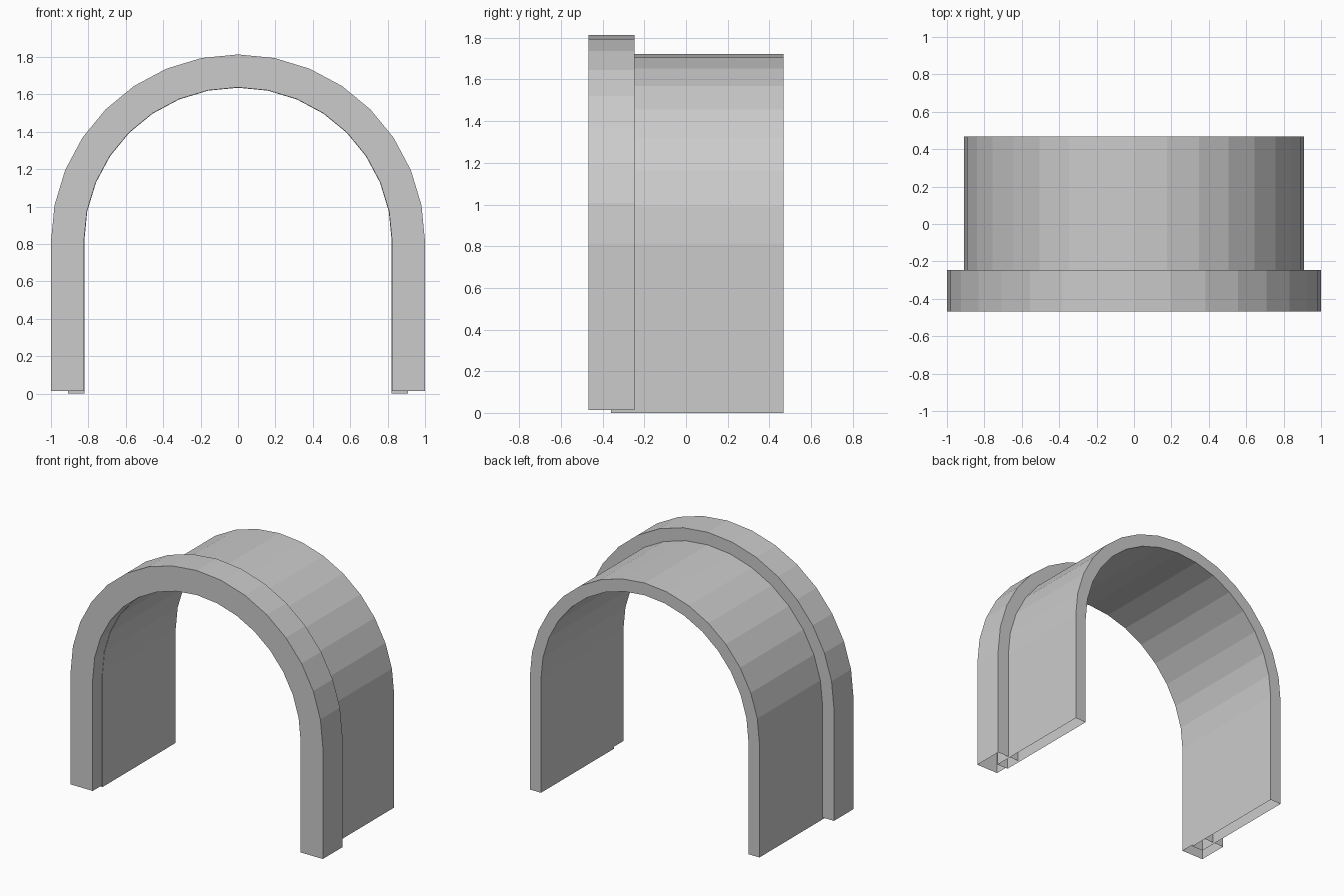
import bpy, bmesh, math

if "Cube" in bpy.data.objects:
    bpy.data.objects.remove(bpy.data.objects["Cube"])

SPRING_Z = 0.813   # height where the legs meet the semicircle
SEGMENTS = 16      # facets around the semicircle


def arch_line(radius, base_z):
    """Leg, half circle, leg as (x, z) points."""
    arc = [(radius * math.cos(math.pi * i / SEGMENTS),
            SPRING_Z + radius * math.sin(math.pi * i / SEGMENTS))
           for i in range(SEGMENTS + 1)]
    return [(radius, base_z)] + arc + [(-radius, base_z)]


def make_arch(name, outer, inner, y_front, y_back, base_z):
    """Arched shell with outer, inner, front and back walls; leg bottoms are open."""
    bm = bmesh.new()
    loops = []
    for radius, y in ((outer, y_front), (outer, y_back), (inner, y_back), (inner, y_front)):
        loops.append([bm.verts.new((x, y, z)) for x, z in arch_line(radius, base_z)])
    for k in range(4):
        a, b = loops[k], loops[(k + 1) % 4]
        for i in range(len(a) - 1):
            bm.faces.new((a[i], a[i + 1], b[i + 1], b[i]))
    bmesh.ops.recalc_face_normals(bm, faces=bm.faces)
    # make sure the outer wall faces outward
    bm.faces.ensure_lookup_table()
    bm.normal_update()
    if bm.faces[0].normal.x < 0:
        bmesh.ops.reverse_faces(bm, faces=bm.faces)
    mesh = bpy.data.meshes.new(name)
    bm.to_mesh(mesh)
    bm.free()
    obj = bpy.data.objects.new(name, mesh)
    bpy.context.collection.objects.link(obj)
    return obj


# Long vault, its front end tucked inside the trim
make_arch("vault", 0.91, 0.822, -0.36, 0.468, 0.0)
# Thicker trim around the front opening
make_arch("front_trim", 1.0, 0.824, -0.468, -0.247, 0.013)
